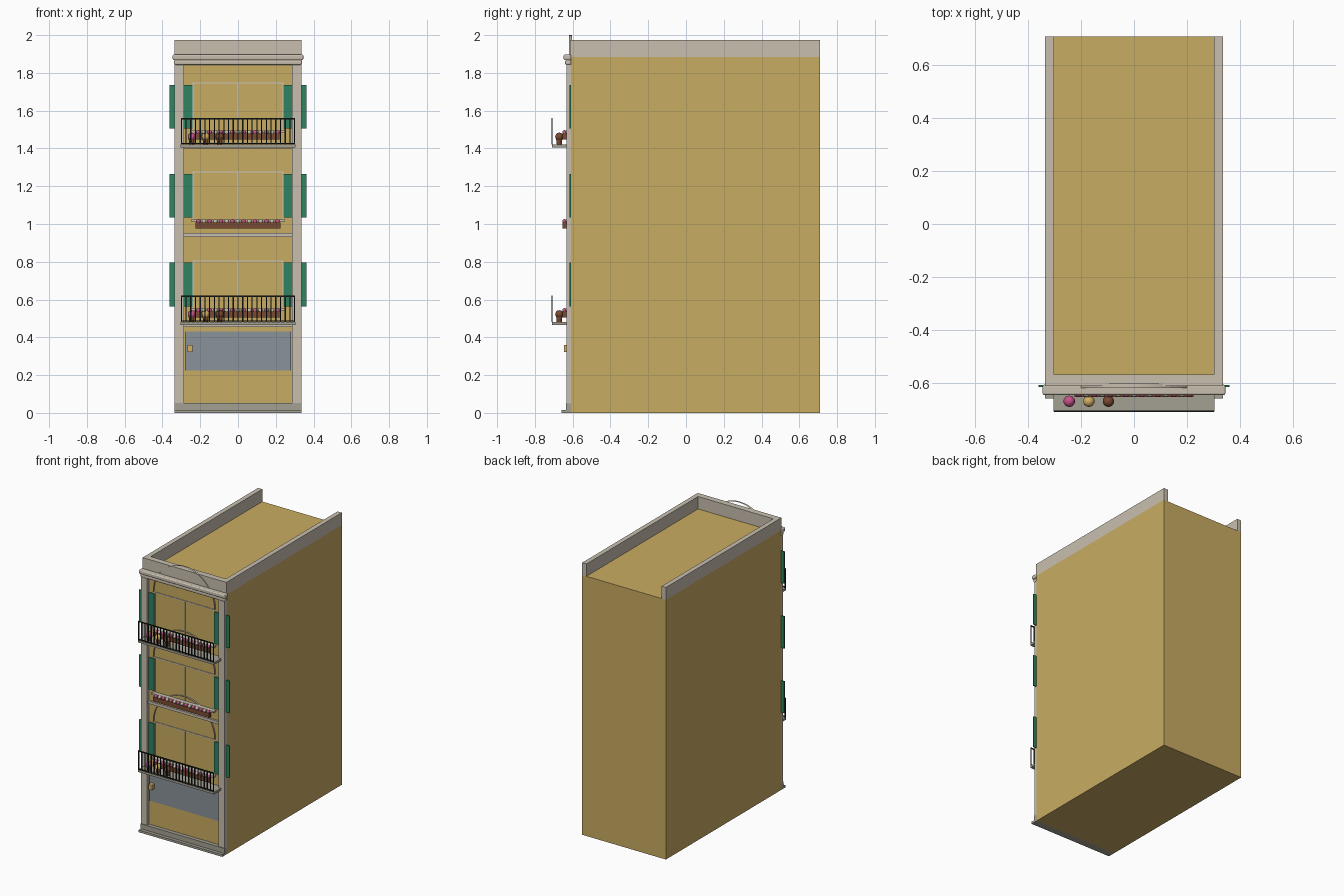
import bpy, bmesh, math
from mathutils import Matrix, Vector

cube = bpy.data.objects.get("Cube")
if cube:
    bpy.data.objects.remove(cube, do_unlink=True)


def material(name, rgb):
    lin = [(c / 255 / 12.92) if c < 11 else ((c / 255 + 0.055) / 1.055) ** 2.4 for c in rgb]
    m = bpy.data.materials.new(name)
    m.use_nodes = True
    m.diffuse_color = (*lin, 1)
    m.node_tree.nodes["Principled BSDF"].inputs["Base Color"].default_value = (*lin, 1)
    return m


WALL = material("ochre wall", (201, 172, 98))
STONE = material("pale stone", (200, 191, 175))
GREY = material("grey stone", (164, 160, 146))
GREEN = material("shutter green", (46, 131, 98))
BLUE = material("blue grey door", (139, 147, 154))
BROWN = material("terracotta brown", (122, 75, 50))
PINK = material("pink flower", (200, 82, 140))
IRON = material("black iron", (28, 30, 30))
FRAME = material("window frame", (205, 203, 198))
GOLD = material("brass", (212, 176, 100))


def finish(name, bm, mat, smooth=False):
    me = bpy.data.meshes.new(name)
    bm.to_mesh(me)
    bm.free()
    me.materials.append(mat)
    for p in me.polygons:
        p.use_smooth = smooth
    ob = bpy.data.objects.new(name, me)
    bpy.context.collection.objects.link(ob)
    return ob


def add_box(bm, x, y, z):
    size = Vector((x[1] - x[0], y[1] - y[0], z[1] - z[0]))
    mid = Vector((sum(x), sum(y), sum(z))) / 2
    bmesh.ops.create_cube(bm, size=1, matrix=Matrix.Translation(mid) @ Matrix.Diagonal((*size, 1)))


def boxes(name, mat, *parts):
    bm = bmesh.new()
    for part in parts:
        add_box(bm, *part)
    return finish(name, bm, mat)


def both(x0, x1, y, z):
    """The same box on the right and left sides."""
    return ((x0, x1), y, z), ((-x1, -x0), y, z)


def balls(name, mat, centres, r):
    bm = bmesh.new()
    for c in centres:
        bmesh.ops.create_icosphere(bm, subdivisions=2, radius=r, matrix=Matrix.Translation(c))
    return finish(name, bm, mat, True)


FRONT = -0.608
W = 0.336
ROOF = 1.885

# Main block and roof parapet, open at the back
boxes("building_body", WALL, ((-W, W), (FRONT, 0.71), (0, ROOF)))
boxes("parapet", STONE,
      *both(0.302, W, (-0.57, 0.71), (ROOF, 1.975)),
      ((-W, W), (-0.614, -0.57), (ROOF, 1.975)))

# Facade trim
boxes("corner_pilasters", STONE, *both(0.287, W, (-0.632, FRONT), (0.05, 1.845)))
boxes("base_moulding", GREY,
      ((-W, W), (-0.66, FRONT), (0, 0.016)),
      ((-W, W), (-0.636, FRONT), (0.016, 0.052)))
boxes("floor_bands", STONE, *[((-0.287, 0.287), (-0.622, FRONT), (z, z + 0.02))
                              for z in (0.455, 0.932, 1.4)])
for name, w, y, z in (("cornice_lower", 0.339, -0.64, (1.843, 1.868)),
                      ("cornice_upper", 0.346, -0.648, (1.868, 1.897))):
    ob = boxes(name, STONE, ((-w, w), (y, FRONT), z))
    mod = ob.modifiers.new("rounded", "BEVEL")
    mod.width, mod.segments = 0.008, 3

# Garage door with dark jambs and a brass lock plate
boxes("garage_door", BLUE, ((-0.28, 0.28), (-0.612, FRONT), (0.225, 0.43)))
boxes("door_jambs", IRON, *both(0.277, 0.281, (-0.615, FRONT), (0.225, 0.43)))
boxes("door_lock", GOLD, ((-0.268, -0.24), (-0.645, FRONT), (0.323, 0.36)))


def arch(name, cz, r=0.247, steps=24):
    """Thin curved strip over a window."""
    bm = bmesh.new()
    rows = []
    for i in range(steps + 1):
        a = math.pi * i / steps
        rows.append([bm.verts.new((r * math.cos(a), y, cz + r * math.sin(a)))
                     for y in (-0.62, -0.604)])
    for (a, b), (c, d) in zip(rows, rows[1:]):
        bm.faces.new((a, b, d, c))
    finish(name, bm, STONE, True)


def window(label, top):
    bottom = top - 0.255
    y = (-0.612, FRONT)
    t = 0.006
    boxes(label + "_window_frame", FRAME,
          *both(0.236, 0.242, y, (bottom, top)),
          ((-0.242, 0.242), y, (top - t, top)),
          ((-t / 2, t / 2), y, (bottom, top)))
    boxes(label + "_sill", STONE, ((-0.25, 0.25), (-0.638, FRONT), (bottom - 0.012, bottom)))
    boxes(label + "_shutters", GREEN,
          *both(0.241, 0.362, (-0.617, -0.609), (top - 0.245, top - 0.013)))
    arch(label + "_arch", top + 0.003)
    # Planted window box
    lid = bottom - 0.015
    boxes(label + "_flower_box", BROWN, ((-0.226, 0.226), (-0.654, -0.63), (lid - 0.033, lid)))
    spots = [(-0.21 + 0.42 * i / 14, -0.643, lid + 0.005) for i in range(15)]
    balls(label + "_pink_flowers", PINK, spots[::2], 0.012)
    balls(label + "_pale_flowers", STONE, spots[1::2], 0.012)


def balcony(label, z):
    boxes(label + "_balcony_floor", GREY, ((-0.305, 0.305), (-0.71, FRONT), (z - 0.016, z)))
    # Iron railing
    y = (-0.712, -0.706)
    n = 24
    bars = [-0.3 + 0.6 * i / n for i in range(n + 1)]
    boxes(label + "_railing", IRON,
          *[((x - 0.003, x + 0.003), y, (z, z + 0.138)) for x in bars],
          ((-0.303, 0.303), y, (z + 0.134, z + 0.141)),
          ((-0.303, 0.303), y, (z + 0.004, z + 0.01)))
    # Potted plants
    for name, mat, x in (("pink", PINK, -0.245), ("yellow", GOLD, -0.171), ("brown", BROWN, -0.097)):
        bm = bmesh.new()
        bmesh.ops.create_cone(bm, cap_ends=True, segments=12, radius1=0.013, radius2=0.017,
                              depth=0.035, matrix=Matrix.Translation((x, -0.671, z + 0.0175)))
        finish(f"{label}_{name}_pot", bm, BROWN)
        balls(f"{label}_{name}_plant", mat, [(x, -0.671, z + 0.042)], 0.022)


for label, top in (("lower", 0.808), ("middle", 1.279), ("upper", 1.75)):
    window(label, top)
balcony("lower", 0.48)
balcony("upper", 1.42)
